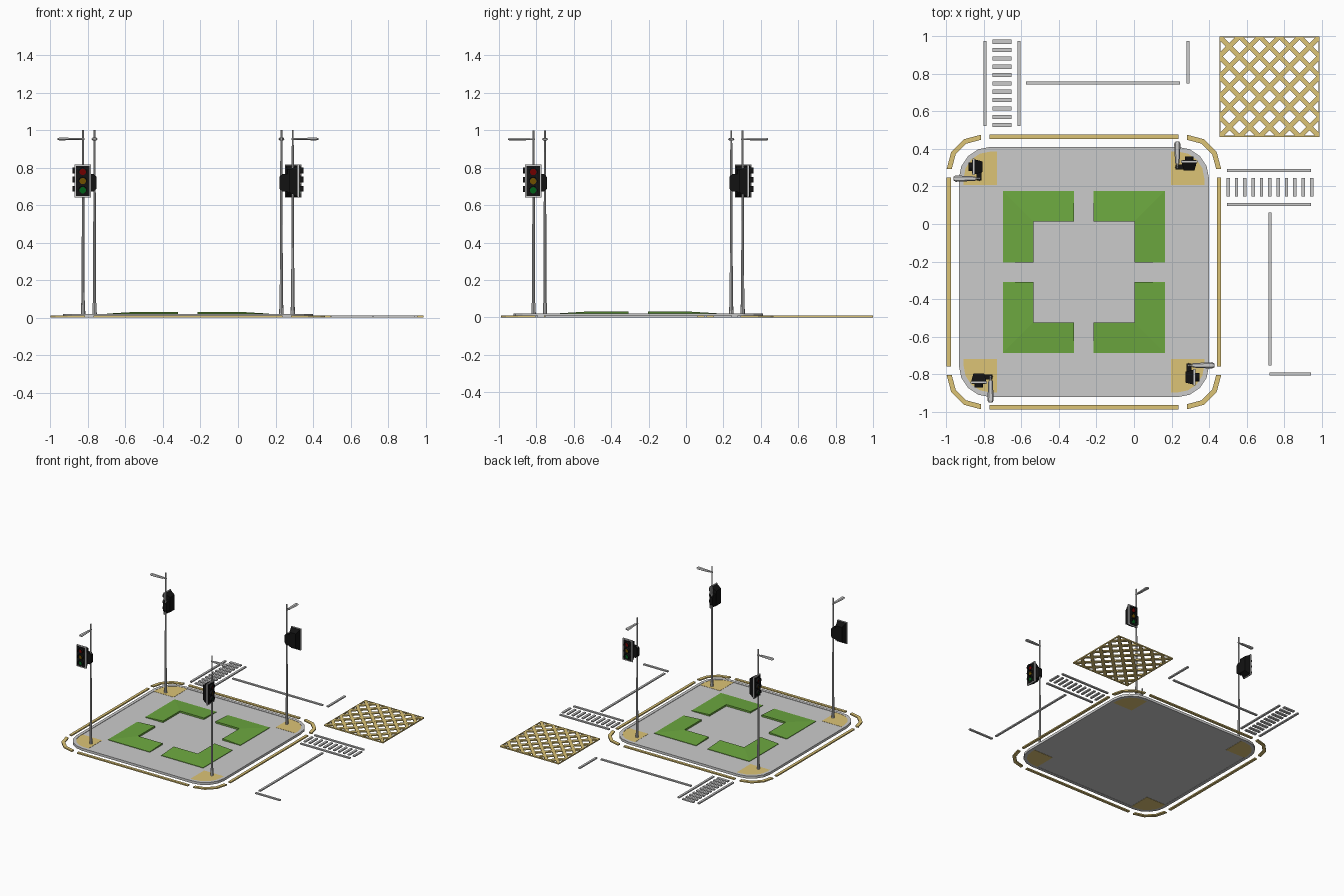
import bpy, bmesh
from math import sin, cos, pi, radians
from mathutils import Matrix, Vector

if "Cube" in bpy.data.objects:
    bpy.data.objects.remove(bpy.data.objects["Cube"])

C = Matrix.Translation((-0.267, -0.256, 0))      # island centre
FRONT = Matrix.Rotation(pi / 2, 4, 'X')          # local z -> -y, local y -> z


def material(name, rgb):
    m = bpy.data.materials.new(name)
    m.diffuse_color = (*rgb, 1)
    m.use_nodes = True
    m.node_tree.nodes["Principled BSDF"].inputs["Base Color"].default_value = m.diffuse_color
    return m


TAN = material("tan_paint", (0.72, 0.55, 0.18))
GREEN = material("grass_green", (0.15, 0.39, 0.05))
BLACK = material("black_housing", (0.006, 0.006, 0.006))
LENSES = [material("green_lens", (0.0, 0.12, 0.01)),
          material("amber_lens", (0.16, 0.08, 0.0)),
          material("red_lens", (0.16, 0.0, 0.0))]


def finish(bm, name, mat=None, M=Matrix()):
    bmesh.ops.recalc_face_normals(bm, faces=bm.faces)
    me = bpy.data.meshes.new(name)
    bm.to_mesh(me)
    bm.free()
    ob = bpy.data.objects.new(name, me)
    bpy.context.collection.objects.link(ob)
    ob.matrix_world = M
    if mat:
        me.materials.append(mat)
    return ob


def prism(name, pts, z0, z1, mat=None, M=Matrix(), clip=None, taper=1.0):
    """Extrude a flat outline; clip = (x0, x1, y0, y1) trims it, taper scales the bottom."""
    bm = bmesh.new()
    bm.faces.new([bm.verts.new((x, y, z1)) for x, y in pts])
    if clip:
        x0, x1, y0, y1 = clip
        for co, no in (((x0, 0, 0), (-1, 0, 0)), ((x1, 0, 0), (1, 0, 0)),
                       ((0, y0, 0), (0, -1, 0)), ((0, y1, 0), (0, 1, 0))):
            bmesh.ops.bisect_plane(bm, geom=bm.verts[:] + bm.edges[:] + bm.faces[:],
                                   plane_co=co, plane_no=no, clear_outer=True)
    mid = sum((v.co for v in bm.verts), Vector()) / len(bm.verts)
    r = bmesh.ops.extrude_face_region(bm, geom=bm.faces[:], use_keep_orig=True)
    for v in r["geom"]:
        if isinstance(v, bmesh.types.BMVert):
            v.co = mid + (v.co - mid) * taper
            v.co.z = z0
    return finish(bm, name, mat, M)


def rect(x0, x1, y0, y1):
    return [(x0, y0), (x1, y0), (x1, y1), (x0, y1)]


def arc(cx, cy, r, a0, a1, n):
    return [(cx + r * cos(radians(a0 + (a1 - a0) * i / n)),
             cy + r * sin(radians(a0 + (a1 - a0) * i / n))) for i in range(n + 1)]


def rounded(h, r, n=4):
    k = h - r
    return [p for i, (sx, sy) in enumerate(((1, 1), (-1, 1), (-1, -1), (1, -1)))
            for p in arc(sx * k, sy * k, r, 90 * i, 90 * i + 90, n)]


def cylinder(name, r0, r1, depth, segs, M, mat=None):
    bm = bmesh.new()
    bmesh.ops.create_cone(bm, cap_ends=True, segments=segs, radius1=r0, radius2=r1, depth=depth)
    return finish(bm, name, mat, M)


# Island paving slab and raised kerb ring
prism("island_paving", rounded(0.65, 0.15), 0.002, 0.017, None, C)
bm = bmesh.new()
outer, inner = rounded(0.667, 0.167), rounded(0.642, 0.142)
rings = [[bm.verts.new((x, y, z)) for x, y in o]
         for o, z in ((outer, 0), (outer, 0.02), (inner, 0.02), (inner, 0))]
for a, b in zip(rings, rings[1:] + rings[:1]):
    for i in range(len(a)):
        j = (i + 1) % len(a)
        bm.faces.new((a[i], a[j], b[j], b[i]))
finish(bm, "island_kerb", None, C)


def lawn(M):
    """L-shaped bed sloping up to the inner edge, mitred at the corner."""
    g, i, o = 0.052, 0.27, 0.432
    top = [(g, i, .031), (i, i, .031), (i, g, .031), (o, g, .021), (o, o, .021), (g, o, .021)]
    bm = bmesh.new()
    t = [bm.verts.new(p) for p in top]
    b = [bm.verts.new((x, y, 0.01)) for x, y, _ in top]
    for v in (t, b):
        bm.faces.new((v[0], v[1], v[4], v[5]))
        bm.faces.new((v[1], v[2], v[3], v[4]))
    for k in range(6):
        n = (k + 1) % 6
        bm.faces.new((t[k], t[n], b[n], b[k]))
    finish(bm, "lawn_bed", GREEN, M)


def signal_post(M):
    """Pole, lamp and traffic light, laid out for the front left corner."""
    px, py = -0.498, -0.559
    cylinder("post", 0.009, 0.005, 0.985, 8, M @ Matrix.Translation((px, py, 0.5075)))
    cylinder("post_base", 0.012, 0.010, 0.06, 8, M @ Matrix.Translation((px, py, 0.047)))
    # street lamp
    P = M @ Matrix.Translation((px, py, 0.952)) @ FRONT
    prism("lamp_arm", arc(0, 0, 0.005, 0, 300, 5), -0.008, 0.03, None, P)
    hexa = [(-.017, 0), (-.010, -.007), (.010, -.007), (.017, 0), (.010, .008), (-.010, .008)]
    prism("lamp_head", hexa, 0.02, 0.125, None, P, taper=0.7)
    prism("lamp_tip", hexa, 0.136, 0.125, None, P, taper=0.6)
    # traffic light
    F = M @ Matrix.Translation((-0.561, 0, 0.728)) @ FRONT
    prism("signal_frame", rect(-.044, .044, -.088, .088), 0.584, 0.594, None, F)
    prism("signal_face", rect(-.036, .036, -.080, .080), 0.59, 0.596, BLACK, F)
    prism("signal_housing", rect(-.040, .040, -.084, .084), 0.542, 0.584, BLACK, F, taper=0.72)
    prism("signal_bracket", [(.015, -.055), (.060, -.055), (.073, -.040), (.073, .022),
                             (.060, .037), (.015, .037)], 0.546, 0.574, BLACK, F)
    for k, lens in enumerate(LENSES):
        y = (k - 1) * 0.049
        prism("signal_lens", arc(0, y, 0.017, 0, 345, 23), 0.594, 0.599, lens, F)
        prism("signal_visor", arc(0, y, 0.023, -20, 200, 12) + arc(0, y, 0.020, 200, -20, 12),
              0.594, 0.616, BLACK, F)


# Parts repeated round the island in quarter turns
for q in range(4):
    R = C @ Matrix.Rotation(q * pi / 2, 4, 'Z')
    lawn(R)
    signal_post(R)
    prism("corner_pad", [(-.463, -.463), (-.642, -.463)] + arc(-.5, -.5, .142, 180, 270, 4)
          + [(-.463, -.642)], 0.0, 0.0185, TAN, R)
    prism("edge_line", rect(-.503, .503, -.732, -.710), 0, 0.01, TAN, R)
    prism("corner_line", arc(-.55, -.55, .182, 180, 270, 3) + arc(-.55, -.55, .155, 270, 180, 3),
          0, 0.01, TAN, R)

# Box junction: border and crossed diagonals
B = (0.455, 0.99, 0.465, 1.0)
x0, x1, y0, y1 = B
t = 0.006
for r in ((x0, x1, y0, y0 + t), (x0, x1, y1 - t, y1), (x0, x0 + t, y0, y1), (x1 - t, x1, y0, y1)):
    prism("junction_border", rect(*r), 0, 0.01, TAN)
cx, cy, S, w = (x0 + x1) / 2, (y0 + y1) / 2, 0.107, 0.018
for k in range(-5, 6):
    c = k * S
    if abs(k) == 5:
        continue
    for s, top in ((1, 0.01), (-1, 0.0097)):
        strip = [(cx + s * u, cy + u + c + e) for u, e in ((-1, -w), (1, -w), (1, w), (-1, w))]
        prism("junction_diagonal", strip, 0, top, TAN, clip=B)

# Pedestrian crossings
for k in range(11):
    y = 0.527 + k * 0.0445
    prism("crossing_stripe", rect(-.755, -.653, y - .011, y + .011), 0, 0.01)
    x = 0.502 + k * 0.0445
    prism("crossing_stripe", rect(x - .009, x + .009, .146, .246), 0, 0.01)
# Crossing edge lines, stop lines and lane dividers
for r in ((-.803, -.786, .522, .975), (-.622, -.605, .522, .975),
          (.495, .945, .276, .293), (.495, .945, .096, .113),
          (-.575, .245, .743, .760), (.279, .296, .750, .975),
          (.716, .733, -.755, .062), (.722, .945, -.808, -.791)):
    prism("road_line", rect(*r), 0, 0.01)
